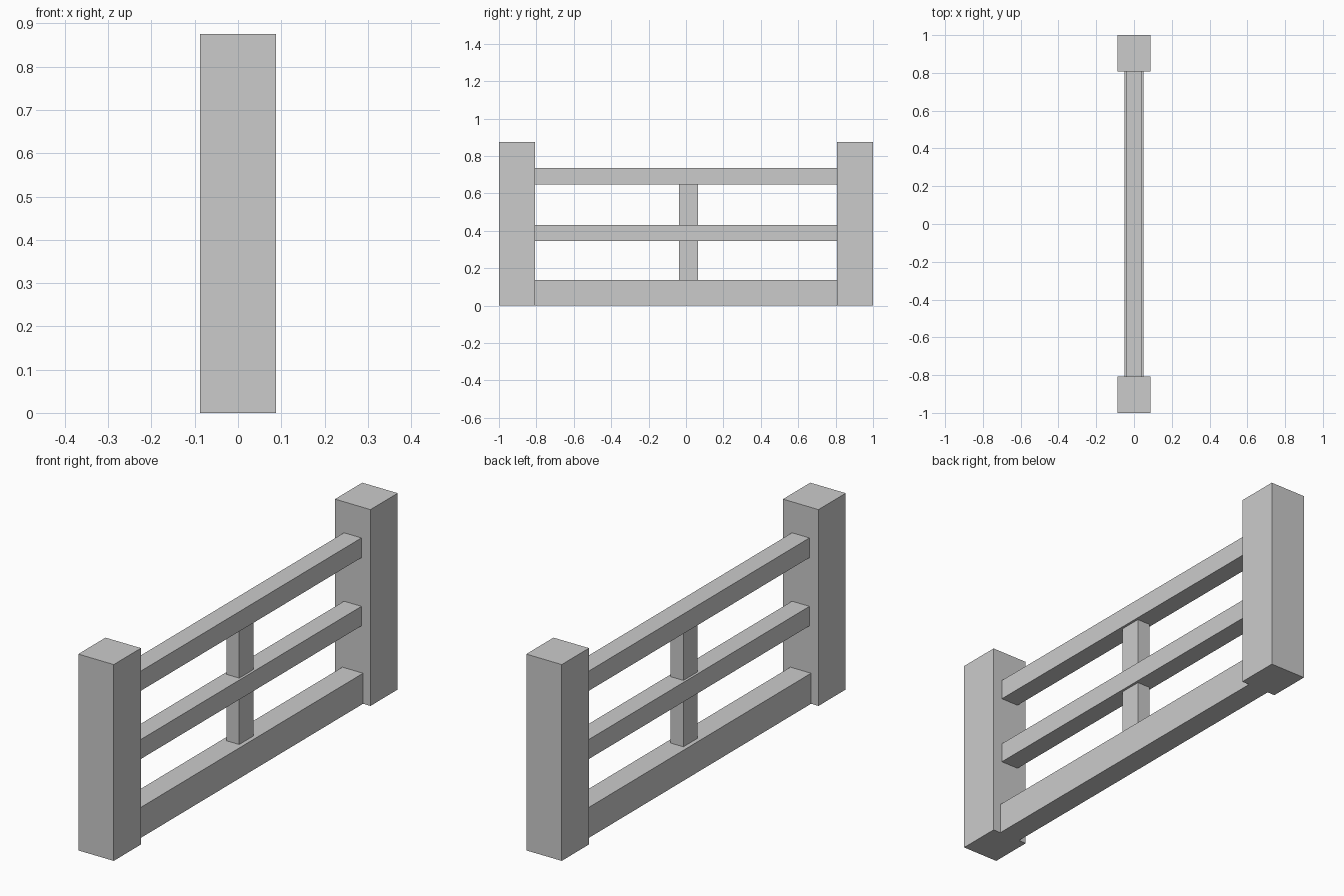
import bpy

if "Cube" in bpy.data.objects:
    bpy.data.objects.remove(bpy.data.objects["Cube"])


def box(name, x, y, z):
    """Axis-aligned box from (min, max) ranges."""
    bpy.ops.mesh.primitive_cube_add(
        size=1, location=[(a + b) / 2 for a, b in (x, y, z)])
    ob = bpy.context.object
    ob.name = name
    ob.scale = [b - a for a, b in (x, y, z)]
    bpy.ops.object.transform_apply(location=False, rotation=False, scale=True)
    return ob


INNER = 0.808  # inner face of the end posts

# End posts
box("front_post", (-0.0875, 0.0875), (-1, -INNER), (0, 0.875))
box("back_post", (-0.0875, 0.0875), (INNER, 1), (0, 0.875))

# Horizontal rails: name, half thickness, bottom, top
for name, half, low, high in (("bottom_rail", 0.051, 0.0, 0.136),
                              ("middle_rail", 0.043, 0.345, 0.432),
                              ("top_rail", 0.043, 0.649, 0.737)):
    box(name, (-half, half), (-INNER, INNER), (low, high))

# Slightly off-centre uprights between the rails
box("lower_upright", (-0.032, 0.032), (-0.037, 0.064), (0.136, 0.345))
box("upper_upright", (-0.032, 0.032), (-0.037, 0.064), (0.432, 0.649))
